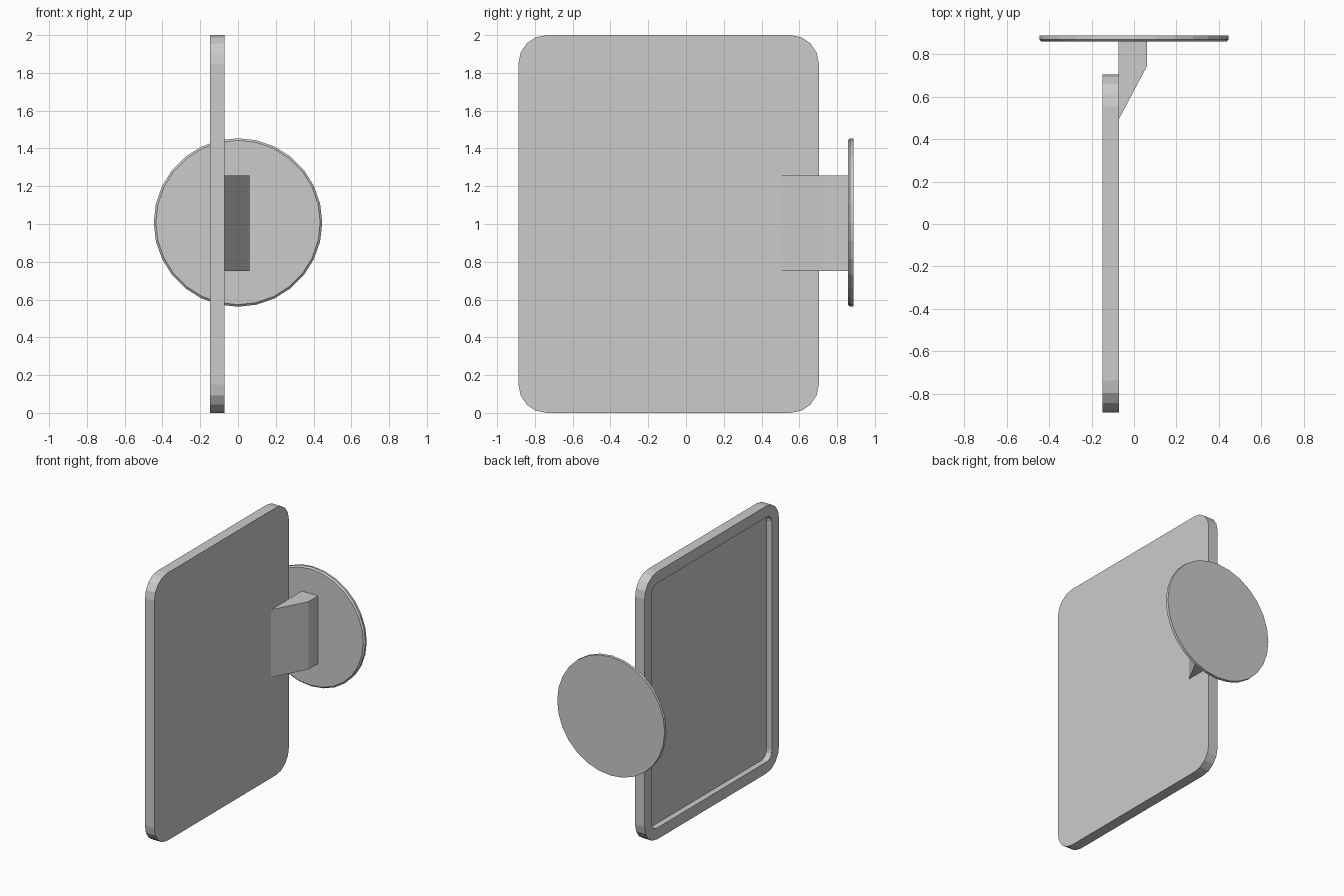
import bpy, bmesh
from math import sin, cos, pi

if "Cube" in bpy.data.objects:
    bpy.data.objects.remove(bpy.data.objects["Cube"])


def loft(name, rings):
    """Solid from rings with equal point counts, capped at both ends."""
    bm = bmesh.new()
    loops = [[bm.verts.new(p) for p in ring] for ring in rings]
    n = len(loops[0])
    for a, b in zip(loops, loops[1:]):
        for i in range(n):
            j = (i + 1) % n
            bm.faces.new((a[i], a[j], b[j], b[i]))
    bm.faces.new(loops[0])
    bm.faces.new(loops[-1])
    bmesh.ops.recalc_face_normals(bm, faces=bm.faces)
    mesh = bpy.data.meshes.new(name)
    bm.to_mesh(mesh)
    bm.free()
    obj = bpy.data.objects.new(name, mesh)
    bpy.context.collection.objects.link(obj)
    return obj


def rounded_rect(x, inset, radius, steps=4):
    """Rounded rectangle in the YZ plane at the given x."""
    y0, y1, z0, z1 = -0.887 + inset, 0.703 - inset, inset, 2.0 - inset
    corners = [(y1 - radius, z1 - radius), (y0 + radius, z1 - radius),
               (y0 + radius, z0 + radius), (y1 - radius, z0 + radius)]
    return [(x, cy + radius * cos((k + s / steps) * pi / 2),
             cz + radius * sin((k + s / steps) * pi / 2))
            for k, (cy, cz) in enumerate(corners) for s in range(steps + 1)]


def circle(y, r, sides=28):
    return [(r * cos(2 * pi * i / sides), y, 1.008 + r * sin(2 * pi * i / sides))
            for i in range(sides)]


# Upright panel with a raised rim and shallow recess on its -x face
loft("panel", [rounded_rect(-0.071, 0, 0.15),
               rounded_rect(-0.149, 0, 0.15),
               rounded_rect(-0.149, 0.085, 0.06),
               rounded_rect(-0.105, 0.085, 0.06)])

# Wedge bracket joining the panel to the disc
profile = [(-0.073, 0.49), (0.062, 0.745), (0.062, 0.885), (-0.073, 0.885)]
loft("bracket", [[(x, y, z) for x, y in profile] for z in (0.752, 1.258)])

# Thin round mounting disc with a slightly chamfered front edge
loft("mounting_disc", [circle(0.858, 0.435), circle(0.868, 0.446), circle(0.887, 0.444)])
